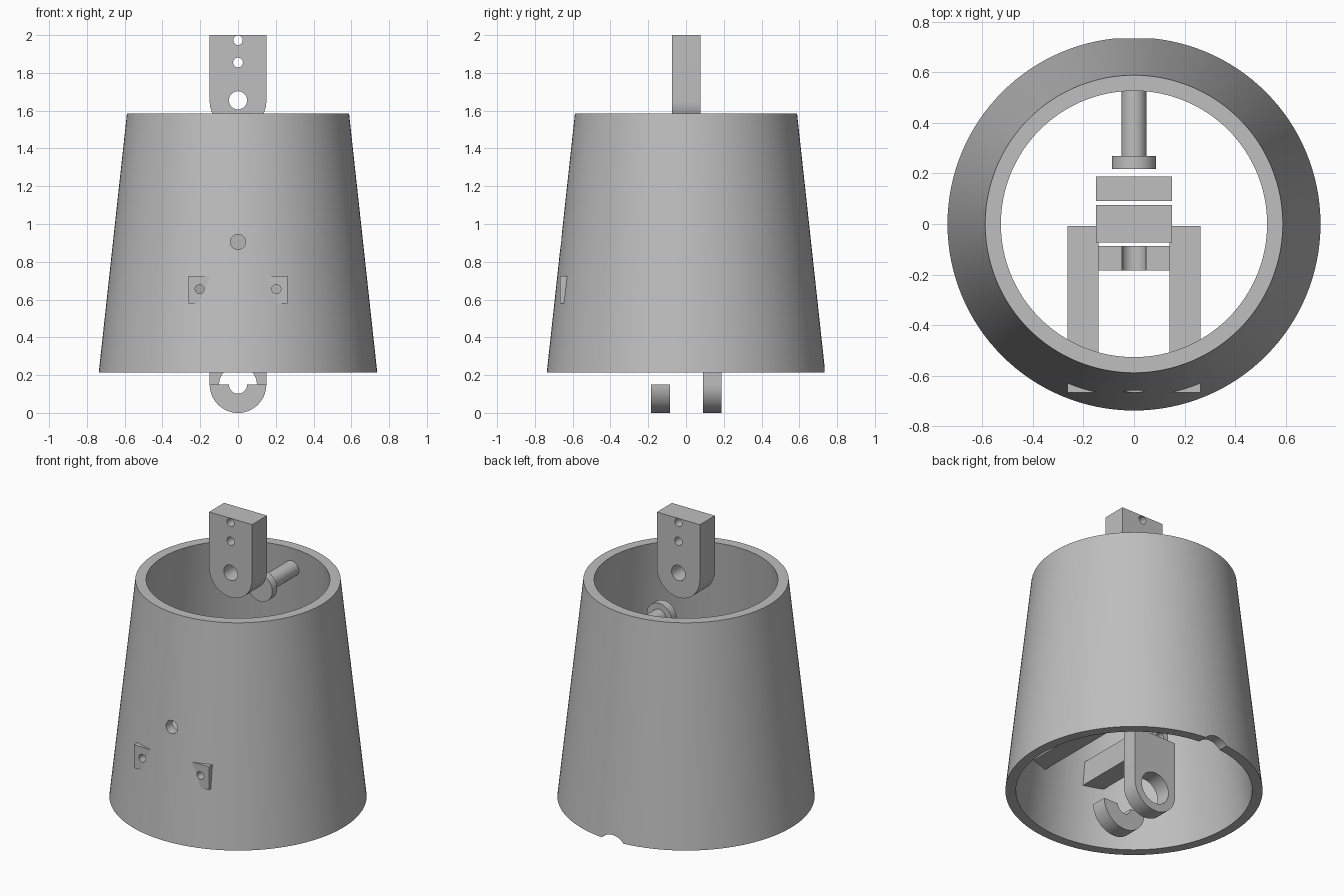
import bpy, bmesh, math

if "Cube" in bpy.data.objects:
    bpy.data.objects.remove(bpy.data.objects["Cube"])

grey = bpy.data.materials.new("plain grey")
grey.diffuse_color = (0.52, 0.52, 0.52, 1)
grey.use_nodes = True
grey.node_tree.nodes["Principled BSDF"].inputs["Base Color"].default_value = grey.diffuse_color


def make_object(name, bm):
    bmesh.ops.recalc_face_normals(bm, faces=bm.faces)
    mesh = bpy.data.meshes.new(name)
    bm.to_mesh(mesh)
    bm.free()
    mesh.materials.append(grey)
    obj = bpy.data.objects.new(name, mesh)
    bpy.context.collection.objects.link(obj)
    return obj


def arc(cx, cz, r, a0, a1, n):
    return [(cx + r * math.cos(a0 + (a1 - a0) * i / n),
             cz + r * math.sin(a0 + (a1 - a0) * i / n)) for i in range(n + 1)]


def prism(name, pts, y0, y1):
    """Extrude an x/z outline along y."""
    bm = bmesh.new()
    face = bm.faces.new([bm.verts.new((x, y0, z)) for x, z in pts])
    new = bmesh.ops.extrude_face_region(bm, geom=[face])["geom"]
    bmesh.ops.translate(bm, vec=(0, y1 - y0, 0),
                        verts=[v for v in new if isinstance(v, bmesh.types.BMVert)])
    return make_object(name, bm)


def rod(name, x, z, r, y0, y1, n=48):
    return prism(name, arc(x, z, r, 0, math.tau, n)[:-1], y0, y1)


def lathe(name, profile, n=128):
    """Revolve a closed r/z profile around the z axis."""
    bm = bmesh.new()
    rings = [[bm.verts.new((r * math.cos(math.tau * i / n), r * math.sin(math.tau * i / n), z))
              for i in range(n)] for r, z in profile]
    for k, a in enumerate(rings):
        b = rings[(k + 1) % len(rings)]
        for i in range(n):
            j = (i + 1) % n
            bm.faces.new((a[i], a[j], b[j], b[i]))
    return make_object(name, bm)


def drill(obj, x, z, r, y0, y1):
    """Cut a round hole along y."""
    cutter = rod("hole_cutter", x, z, r, y0, y1)
    cutter.hide_render = True
    mod = obj.modifiers.new("hole", 'BOOLEAN')
    mod.operation = 'DIFFERENCE'
    mod.solver = 'EXACT'
    mod.object = cutter
    bpy.context.view_layer.objects.active = obj
    bpy.ops.object.modifier_apply(modifier=mod.name)
    bpy.data.objects.remove(cutter)


def lug_outline(z):
    """Square-topped plate with a round lower end."""
    return arc(0, z + 0.15, 0.15, math.pi, math.tau, 32) + [(0.15, z + 0.5), (-0.15, z + 0.5)]


# Tapered open shell
shell = lathe("shell", [(0.737, 0.215), (0.588, 1.585), (0.526, 1.585), (0.677, 0.215)])
drill(shell, 0, 0.905, 0.04, -0.9, -0.4)      # front hole
drill(shell, 0, 0.15, 0.1, 0.4, 0.9)          # notch in the back rim

# Upper hanging lug with three holes
upper = prism("upper_lug", lug_outline(1.5), -0.074, 0.076)
for z, r in ((1.655, 0.048), (1.855, 0.026), (1.973, 0.025)):
    drill(upper, 0, z, r, -0.2, 0.2)

# Lower lug and the half ring in front of it
lower = prism("lower_lug", lug_outline(0), 0.09, 0.188)
drill(lower, 0, 0.15, 0.1, 0, 0.3)
half_ring = prism("half_ring",
                  arc(0, 0.15, 0.15, math.pi, math.tau, 32)
                  + arc(0, 0.15, 0.048, math.tau, math.pi, 24), -0.184, -0.086)

# Pair of bars that come out through the front wall
bars = []
for side, label in ((-1, "left"), (1, "right")):
    xa, xb = side * 0.14, side * 0.262
    bar = prism(label + "_bar", [(xa, 0.578), (xb, 0.578), (xb, 0.725), (xa, 0.725)],
                -0.666, -0.008)
    for target in (bar, shell):
        drill(target, side * 0.203, 0.655, 0.024, -0.9, 0.1)
    bars.append(bar)

# Headed pin on the inside of the back wall
pin = rod("pin_shaft", 0, 1.45, 0.049, 0.26, 0.56)
head = rod("pin_head", 0, 1.45, 0.087, 0.218, 0.268)

# Smooth round surfaces, sharp edges
bpy.ops.object.select_all(action='DESELECT')
for obj in [shell, upper, lower, half_ring, pin, head] + bars:
    obj.select_set(True)
bpy.context.view_layer.objects.active = shell
bpy.ops.object.shade_smooth_by_angle(angle=math.radians(30))
